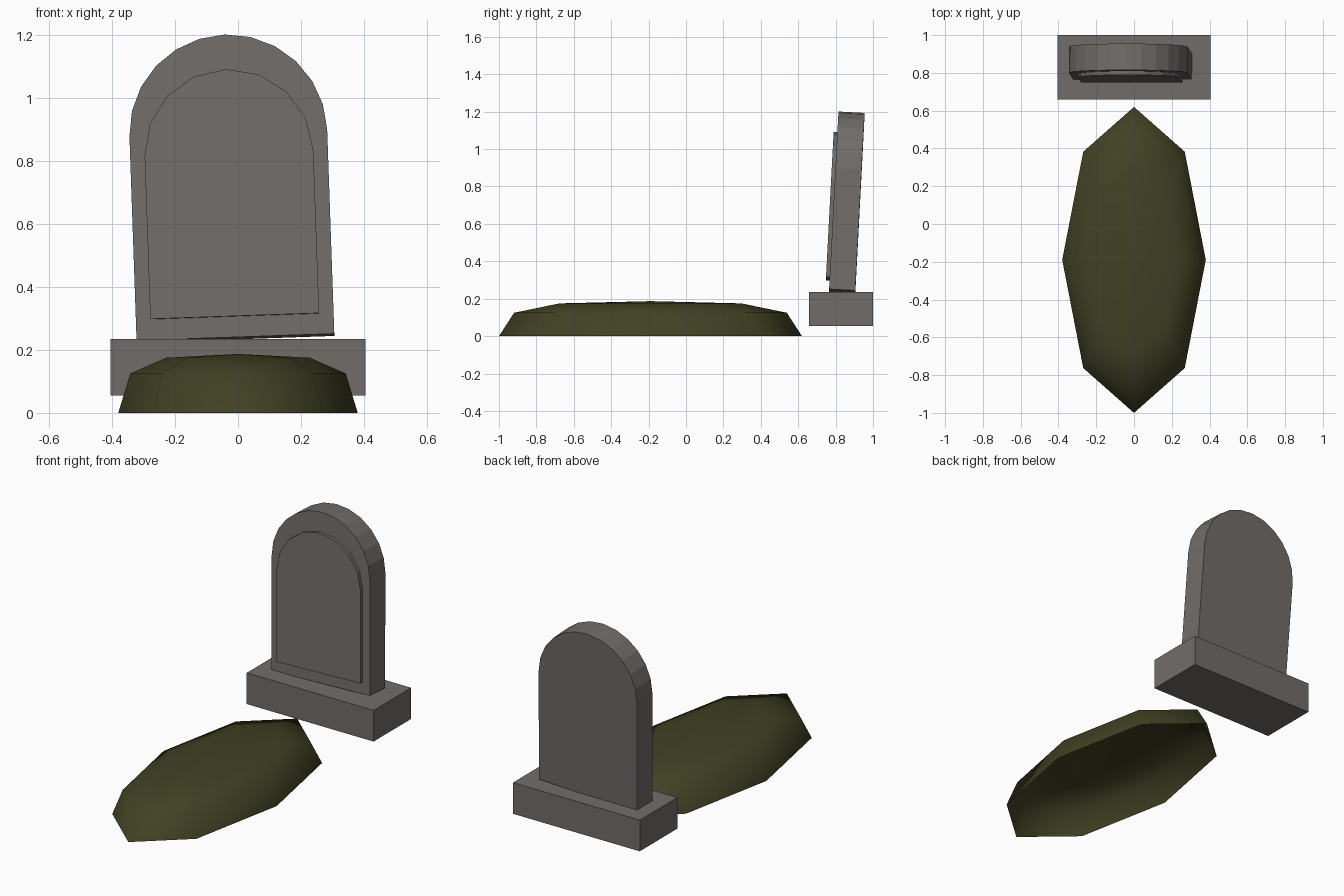
import bpy, bmesh
from math import sin, cos, pi, radians

cube = bpy.data.objects.get("Cube")
if cube:
    bpy.data.objects.remove(cube, do_unlink=True)


def material(name, rgb):
    mat = bpy.data.materials.new(name)
    mat.use_nodes = True
    mat.diffuse_color = (*rgb, 1)
    mat.node_tree.nodes["Principled BSDF"].inputs["Base Color"].default_value = (*rgb, 1)
    return mat


def finish(name, bm, mat, smooth=False):
    bmesh.ops.recalc_face_normals(bm, faces=bm.faces)
    for face in bm.faces:
        face.smooth = smooth
    mesh = bpy.data.meshes.new(name)
    bm.to_mesh(mesh)
    bm.free()
    mesh.materials.append(mat)
    obj = bpy.data.objects.new(name, mesh)
    bpy.context.collection.objects.link(obj)
    return obj


def arched_slab(name, radius, bottom, spring, front, back, segments, mat):
    """Round-topped slab: a profile in xz, extruded along y."""
    outline = [(-radius, bottom), (radius, bottom)]
    for i in range(segments + 1):
        a = pi * i / segments
        outline.append((radius * cos(a), spring + radius * sin(a)))
    bm = bmesh.new()
    face = bm.faces.new([bm.verts.new((x, front, z)) for x, z in outline])
    extruded = bmesh.ops.extrude_face_region(bm, geom=[face], use_keep_orig=True)
    moved = [v for v in extruded["geom"] if isinstance(v, bmesh.types.BMVert)]
    bmesh.ops.translate(bm, verts=moved, vec=(0, back - front, 0))
    obj = finish(name, bm, mat)
    # The whole stone leans slightly back and sideways
    obj.location = (-0.008, 0.835, 0.237)
    obj.rotation_euler = (radians(-3), radians(-2), 0)
    return obj


stone = material("weathered stone", (0.165, 0.152, 0.142))
earth = material("mossy earth", (0.053, 0.053, 0.018))

# Plinth
bm = bmesh.new()
bmesh.ops.create_cube(bm, size=1)
bmesh.ops.scale(bm, verts=bm.verts, vec=(0.81, 0.342, 0.18))
bmesh.ops.translate(bm, verts=bm.verts, vec=(0, 0.829, 0.145))
finish("plinth", bm, stone)

# Headstone and its raised front panel
arched_slab("headstone", 0.314, 0, 0.648, -0.07, 0.07, 12, stone)
arched_slab("front_panel", 0.268, 0.066, 0.583, -0.09, -0.068, 8, stone)

# Grave mound: eight-sided shell, open underneath
SIDES = 8
bm = bmesh.new()
rings = []
for scale, z in ((1, 0), (0.9, 0.125), (0.6, 0.175)):
    rings.append([bm.verts.new((0.38 * scale * cos(2 * pi * i / SIDES),
                                -0.19 + 0.81 * scale * sin(2 * pi * i / SIDES), z))
                  for i in range(SIDES)])
apex = bm.verts.new((0, -0.19, 0.187))
for i in range(SIDES):
    j = (i + 1) % SIDES
    for low, high in zip(rings, rings[1:]):
        bm.faces.new((low[i], low[j], high[j], high[i]))
    bm.faces.new((rings[-1][i], rings[-1][j], apex))
finish("grave_mound", bm, earth, smooth=True)
